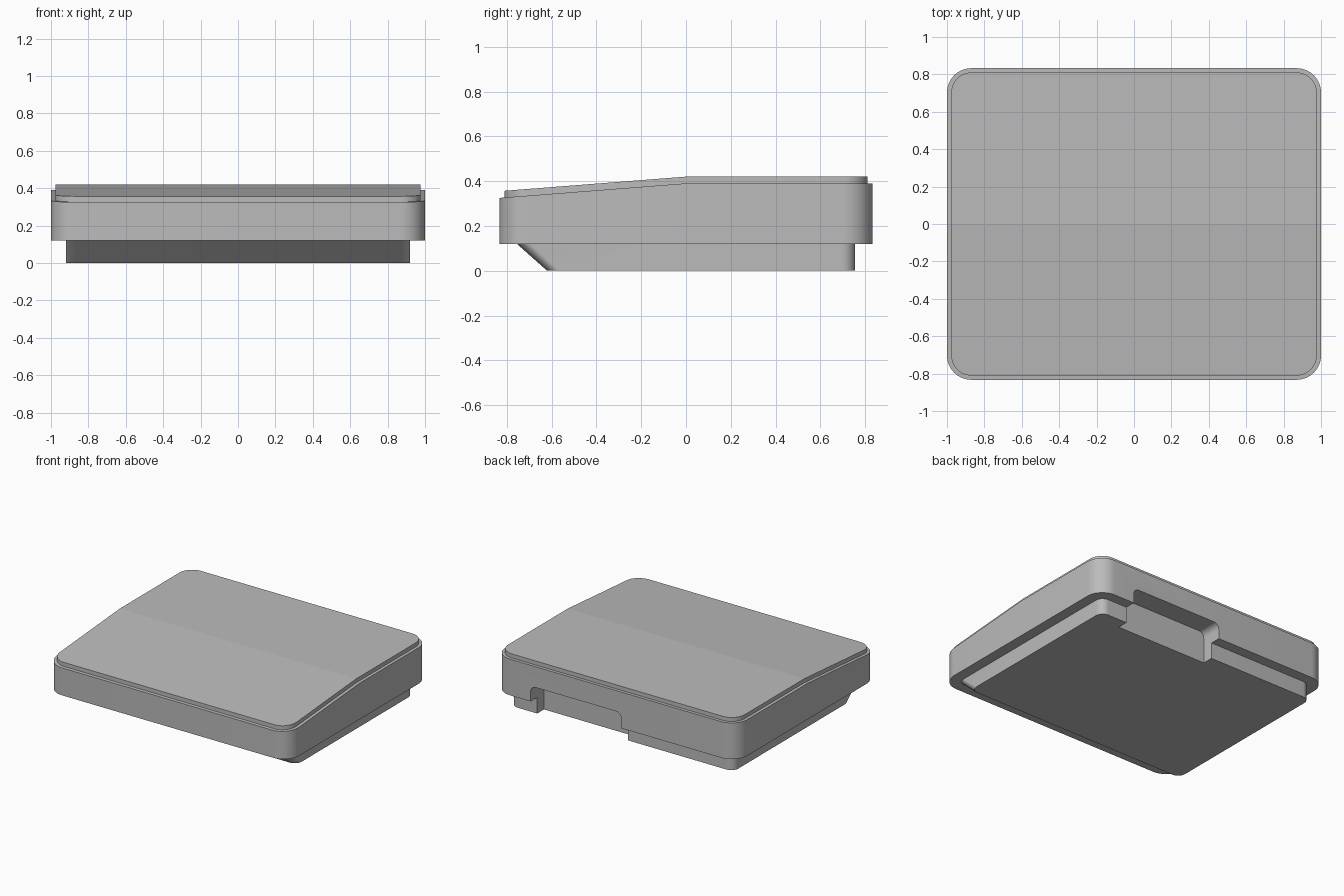
import bpy
import bmesh
from math import cos, sin, pi, radians

if "Cube" in bpy.data.objects:
    bpy.data.objects.remove(bpy.data.objects["Cube"], do_unlink=True)

GREY = (0.5, 0.5, 0.5, 1)
grey = bpy.data.materials.new("neutral_grey")
grey.use_nodes = True
grey.diffuse_color = GREY
grey.node_tree.nodes["Principled BSDF"].inputs["Base Color"].default_value = GREY


def rounded_rect(half_x, front, back, radius, steps=10):
    """Counter-clockwise outline with a point on each side at y = 0."""
    points = [(half_x, 0)]
    corners = [(half_x - radius, back - radius), (radius - half_x, back - radius),
               (radius - half_x, front + radius), (half_x - radius, front + radius)]
    for i, (cx, cy) in enumerate(corners):
        if i == 2:
            points.append((-half_x, 0))
        for s in range(steps + 1):
            a = (i + s / steps) * pi / 2
            points.append((cx + radius * cos(a), cy + radius * sin(a)))
    return points


def finish(name, bm):
    bmesh.ops.recalc_face_normals(bm, faces=bm.faces)
    mesh = bpy.data.meshes.new(name)
    bm.to_mesh(mesh)
    bm.free()
    mesh.materials.append(grey)
    obj = bpy.data.objects.new(name, mesh)
    bpy.context.collection.objects.link(obj)
    return obj


def slab(name, lower, upper, z_lower, z_upper):
    """Wall between two outlines, with caps folded along y = 0."""
    bm = bmesh.new()
    rings = [[bm.verts.new((x, y, z(y))) for x, y in outline]
             for outline, z in ((lower, z_lower), (upper, z_upper))]
    n = len(lower)
    half = n // 2
    for i in range(n):
        j = (i + 1) % n
        bm.faces.new((rings[0][i], rings[0][j], rings[1][j], rings[1][i]))
    for ring in rings:
        bm.faces.new(ring[:half + 1])
        bm.faces.new(ring[half:] + ring[:1])
    return finish(name, bm)


def activate(obj):
    bpy.ops.object.select_all(action='DESELECT')
    obj.select_set(True)
    bpy.context.view_layer.objects.active = obj


def slope(offset):
    """Height that is level at the back and falls toward the front."""
    return lambda y: offset + 0.078 * min(y, 0)


def level(height):
    return lambda y: height


# Main housing, raised top plate and undercut base
outer = rounded_rect(1, -0.833, 0.833, 0.13)
inner = rounded_rect(0.977, -0.81, 0.81, 0.107)
housing = slab("housing", outer, outer, level(0.12), slope(0.39))
plate = slab("top_plate", inner, inner, slope(0.39), slope(0.42))
base = slab("base", rounded_rect(0.92, -0.62, 0.755, 0.06),
            rounded_rect(0.92, -0.755, 0.755, 0.06), level(0), level(0.12))

# Cutter for the rear connector recess, with rounded upper corners
left, right, top, r = 0.70, -0.05, 0.235, 0.045
profile = [(right, -0.1), (left, -0.1)]
for cx, start in ((left - r, 0), (right + r, pi / 2)):
    for s in range(7):
        a = start + s / 6 * pi / 2
        profile.append((cx + r * cos(a), top - r + r * sin(a)))
bm = bmesh.new()
face = bm.faces.new([bm.verts.new((x, 0.675, z)) for x, z in profile])
moved = bmesh.ops.extrude_face_region(bm, geom=[face])["geom"]
bmesh.ops.translate(bm, vec=(0, 0.3, 0),
                    verts=[v for v in moved if isinstance(v, bmesh.types.BMVert)])
cutter = finish("recess_cutter", bm)
cutter.hide_render = True

for part in (housing, base):
    activate(part)
    cut = part.modifiers.new("rear_recess", 'BOOLEAN')
    cut.operation = 'DIFFERENCE'
    cut.solver = 'EXACT'
    cut.object = cutter
    bpy.ops.object.modifier_apply(modifier=cut.name)
bpy.data.objects.remove(cutter, do_unlink=True)

# Smooth rounded corners, crisp edges; the top fold stays sharp
for part in (housing, plate, base):
    activate(part)
    bpy.ops.object.shade_smooth_by_angle(angle=radians(25))
    for edge in part.data.edges:
        ends = [part.data.vertices[i].co for i in edge.vertices]
        if all(abs(v.y) < 0.001 for v in ends):
            edge.use_edge_sharp = True
